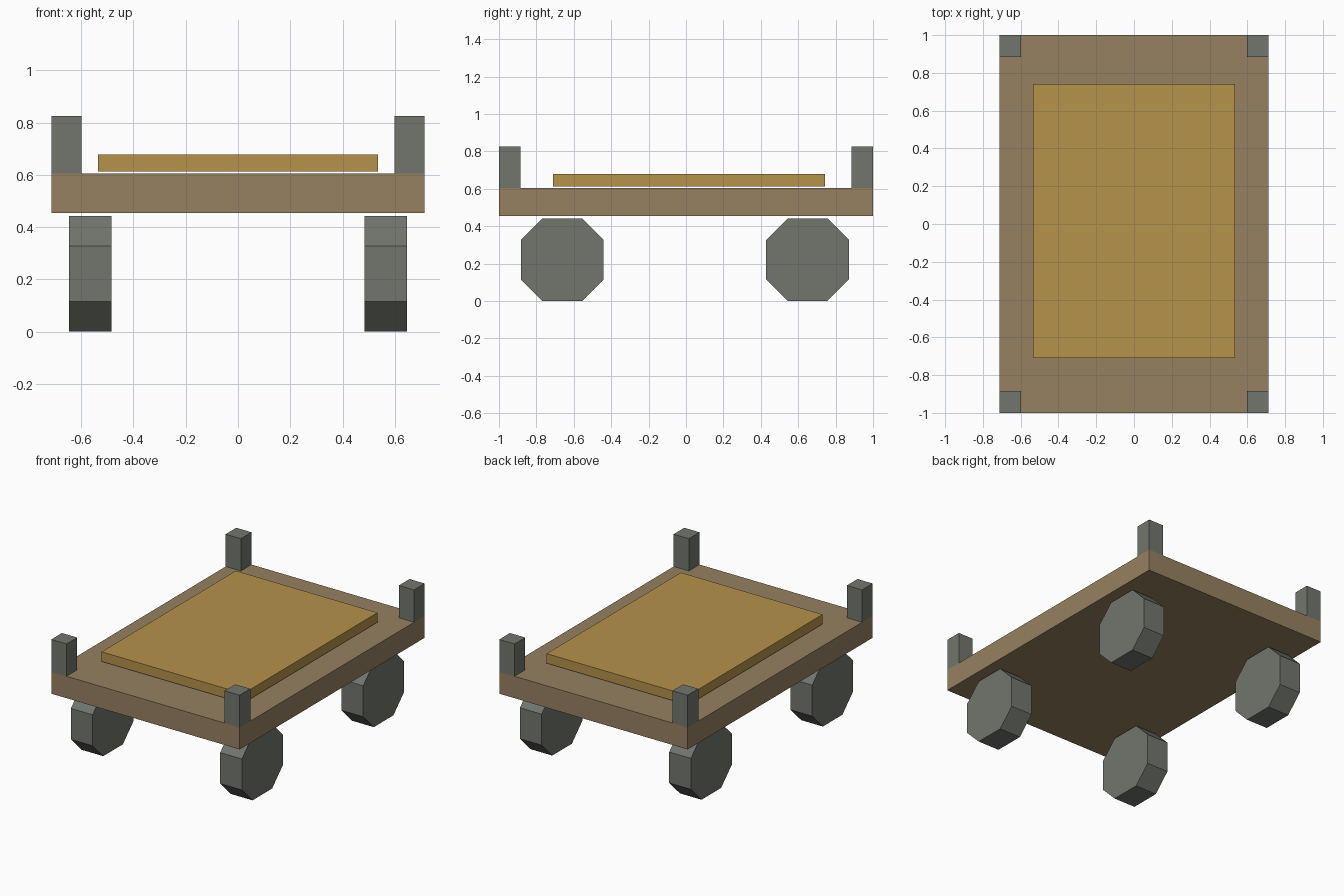
import bpy
import bmesh

if "Cube" in bpy.data.objects:
    bpy.data.objects.remove(bpy.data.objects["Cube"])


def material(name, rgb):
    m = bpy.data.materials.new(name)
    m.diffuse_color = (*rgb, 1)
    m.use_nodes = True
    m.node_tree.nodes["Principled BSDF"].inputs["Base Color"].default_value = m.diffuse_color
    return m


wood = material("wood", (0.31, 0.22, 0.12))
tan = material("tan_padding", (0.46, 0.29, 0.07))
grey = material("grey_metal", (0.165, 0.18, 0.155))


def add_object(name, bm, mat):
    bmesh.ops.recalc_face_normals(bm, faces=bm.faces)
    mesh = bpy.data.meshes.new(name)
    bm.to_mesh(mesh)
    bm.free()
    mesh.materials.append(mat)
    obj = bpy.data.objects.new(name, mesh)
    bpy.context.collection.objects.link(obj)
    return obj


def box(name, lo, hi, mat):
    bm = bmesh.new()
    bmesh.ops.create_cube(bm, size=1)
    for v in bm.verts:
        v.co = [(a + b) / 2 + c * (b - a) for a, b, c in zip(lo, hi, v.co)]
    return add_object(name, bm, mat)


def wheel(name, x0, x1, y, mat, r=0.221, flat=0.106):
    # eight-sided profile in the yz plane, extruded along x
    profile = [(r, -flat), (r, flat), (flat, r), (-flat, r),
               (-r, flat), (-r, -flat), (-flat, -r), (flat, -r)]
    bm = bmesh.new()
    face = bm.faces.new([bm.verts.new((x0, y + a, r + b)) for a, b in profile])
    ext = bmesh.ops.extrude_face_region(bm, geom=[face], use_keep_orig=True)
    moved = [g for g in ext["geom"] if isinstance(g, bmesh.types.BMVert)]
    bmesh.ops.translate(bm, verts=moved, vec=(x1 - x0, 0, 0))
    return add_object(name, bm, mat)


# flat bed and raised centre panel
box("deck", (-0.713, -1, 0.455), (0.713, 1, 0.605), wood)
box("top_panel", (-0.536, -0.71, 0.612), (0.536, 0.742, 0.678), tan)

for side, sx in (("left", -1), ("right", 1)):
    # corner posts
    px = sorted((sx * 0.598, sx * 0.713))
    for end, py in (("front", (-1, -0.885)), ("back", (0.885, 1))):
        box(f"{end}_{side}_post", (px[0], py[0], 0.605), (px[1], py[1], 0.826), grey)
    # wheels
    for end, y in (("front", -0.661), ("back", 0.65)):
        wheel(f"{end}_{side}_wheel", sx * 0.483, sx * 0.647, y, grey)
